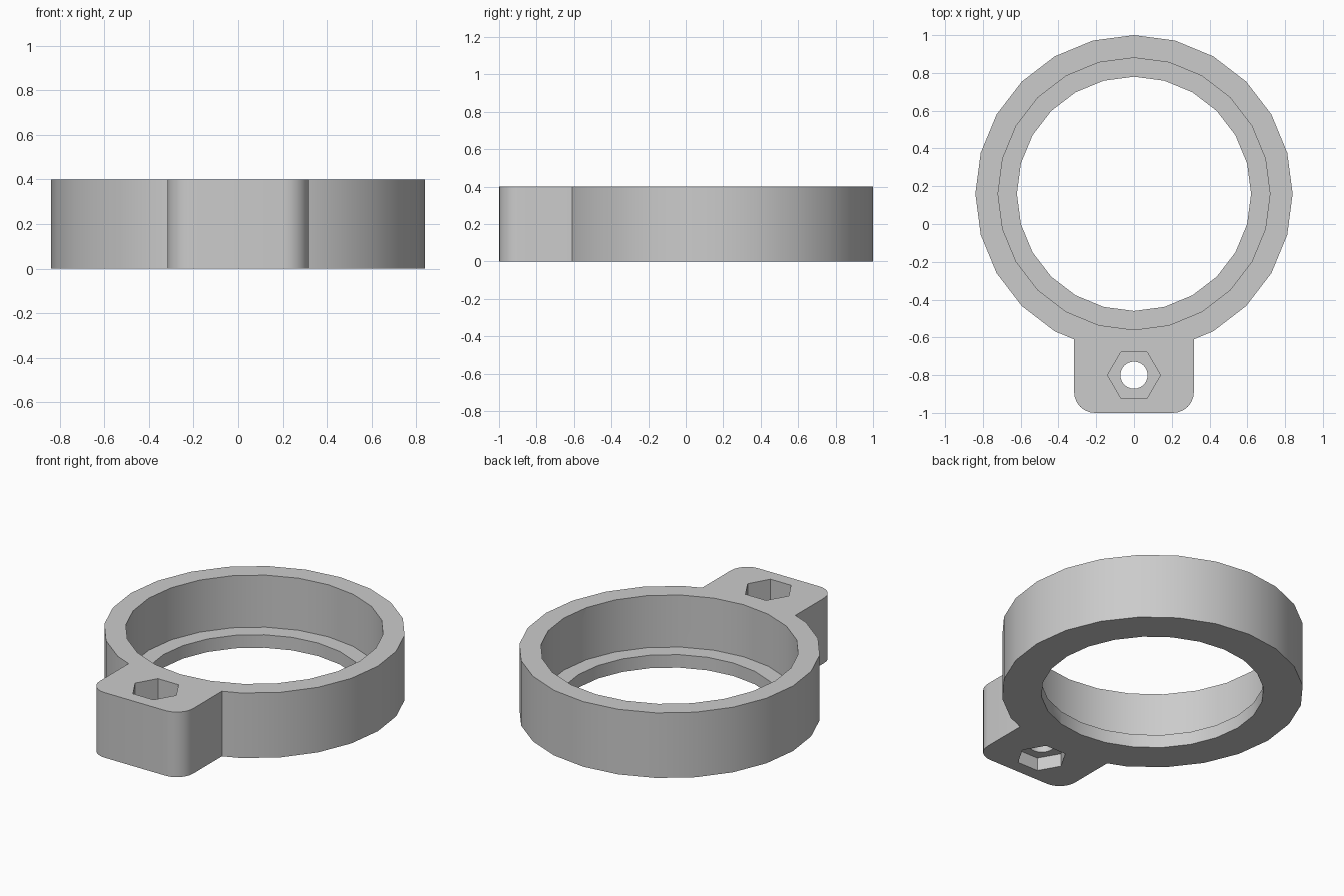
import bpy
import bmesh
from math import cos, sin, pi, radians

cube = bpy.data.objects.get("Cube")
if cube:
    bpy.data.objects.remove(cube, do_unlink=True)

HEIGHT, RING_Y, BOLT_Y = 0.4, 0.16, -0.8
LIP = 0.08          # thickness of the inner lip and depth of the lower nut pocket
WEB_TOP = 0.16      # floor of the upper nut pocket

grey = bpy.data.materials.new("plain grey")
grey.use_nodes = True
colour = (0.6, 0.6, 0.6, 1)
grey.diffuse_color = colour
grey.node_tree.nodes["Principled BSDF"].inputs["Base Color"].default_value = colour


def circle(radius, y, sides):
    return [(radius * cos(2 * pi * i / sides), y + radius * sin(2 * pi * i / sides))
            for i in range(sides)]


def prism(name, outline, z0, z1):
    """Extrude a flat outline from z0 up to z1."""
    bm = bmesh.new()
    face = bm.faces.new([bm.verts.new((x, y, z0)) for x, y in outline])
    top = bmesh.ops.extrude_face_region(bm, geom=[face])["geom"]
    bmesh.ops.translate(bm, vec=(0, 0, z1 - z0),
                        verts=[v for v in top if isinstance(v, bmesh.types.BMVert)])
    bmesh.ops.recalc_face_normals(bm, faces=bm.faces)
    mesh = bpy.data.meshes.new(name)
    bm.to_mesh(mesh)
    bm.free()
    mesh.materials.append(grey)
    obj = bpy.data.objects.new(name, mesh)
    bpy.context.collection.objects.link(obj)
    return obj


def combine(body, other, operation):
    """Apply a boolean and discard the second body."""
    other.hide_render = True
    mod = body.modifiers.new(operation, 'BOOLEAN')
    mod.operation, mod.solver, mod.object = operation, 'EXACT', other
    bpy.ops.object.select_all(action='DESELECT')
    bpy.context.view_layer.objects.active = body
    body.select_set(True)
    bpy.ops.object.modifier_apply(modifier=mod.name)
    bpy.data.objects.remove(other, do_unlink=True)


# Mounting tab outline with two rounded front corners
half, rad, steps = 0.317, 0.11, 6
corner = [(half - rad + rad * sin(a), -1 + rad - rad * cos(a))
          for a in (pi / 2 * i / steps for i in range(steps + 1))]
right = corner + [(half, -0.6)]
tab_outline = right + [(-x, y) for x, y in reversed(right)]

# Ring with its tab
clamp = prism("ring_clamp", circle(0.84, RING_Y, 24), 0, HEIGHT)
combine(clamp, prism("tab", tab_outline, 0, HEIGHT), 'UNION')

# Stepped bore, bolt hole and hexagonal nut pockets
cuts = [
    ("bore", circle(0.62, RING_Y, 24), -0.1, 0.5),
    ("counterbore", circle(0.72, RING_Y, 24), LIP, 0.5),
    ("bolt_hole", circle(0.072, BOLT_Y, 24), -0.1, 0.5),
    ("lower_nut_pocket", circle(0.14, BOLT_Y, 6), -0.1, LIP),
    ("upper_nut_pocket", circle(0.14, BOLT_Y, 6), WEB_TOP, 0.5),
]
for cut in cuts:
    combine(clamp, prism(*cut), 'DIFFERENCE')

bpy.ops.object.shade_smooth_by_angle(angle=radians(30))
